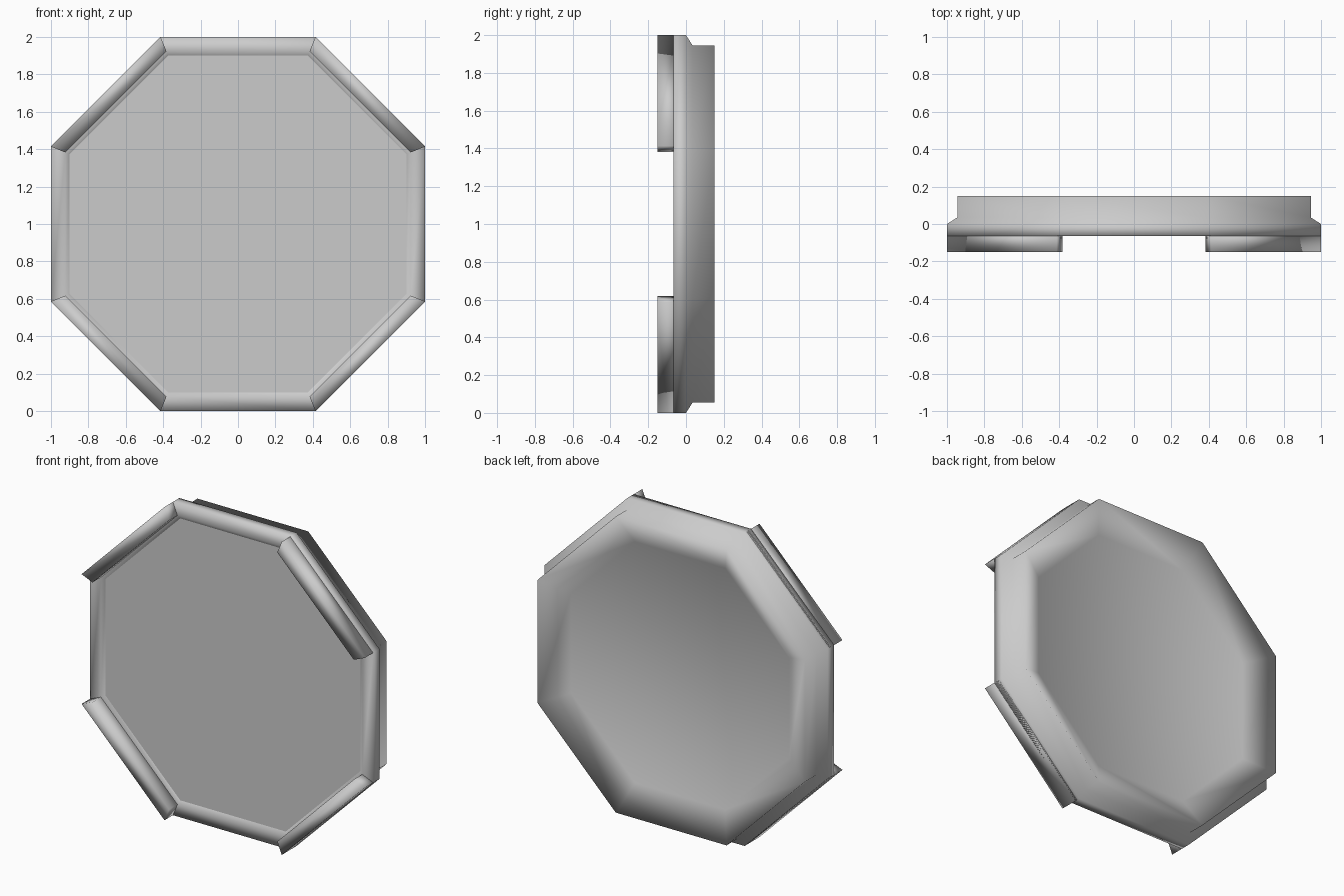
import bpy, bmesh, math

if "Cube" in bpy.data.objects:
    bpy.data.objects.remove(bpy.data.objects["Cube"])

STEP = math.pi / 4


def corner(bm, k, apothem, y):
    """Vertex at corner k of an upright octagon with the given apothem."""
    a = STEP / 2 + k * STEP
    r = apothem / math.cos(STEP / 2)
    return bm.verts.new((r * math.cos(a), y, 1 + r * math.sin(a)))


def finish(bm, name):
    me = bpy.data.meshes.new(name)
    bm.to_mesh(me)
    bm.free()
    for p in me.polygons:
        p.use_smooth = True
    ob = bpy.data.objects.new(name, me)
    bpy.context.collection.objects.link(ob)
    return ob


# Octagonal body: front panel, rim lip, stepped outer wall, dished back
profile = [(0.90, -0.05), (0.923, -0.065), (1.0, -0.065), (1.0, 0.0),
           (0.945, 0.035), (0.945, 0.15), (0.77, 0.06)]
bm = bmesh.new()
rings = [[corner(bm, k, a, y) for k in range(8)] for a, y in profile]
for r0, r1 in zip(rings, rings[1:]):
    for k in range(8):
        n = (k + 1) % 8
        bm.faces.new((r0[k], r0[n], r1[n], r1[k]))
bm.faces.new(rings[-1])
front = bm.faces.new(rings[0])
bmesh.ops.recalc_face_normals(bm, faces=bm.faces)
# Flat front panel is shaded separately from the rim
bmesh.ops.split_edges(bm, edges=list(front.edges))
finish(bm, "octagon_body")

# Raised bars on the four diagonal sides, square section with mitred ends
section = [(0.923, -0.05), (0.923, -0.15), (1.0, -0.15), (1.0, -0.02)]
for k, name in zip((0, 2, 4, 6), ("upper_right", "upper_left", "lower_left", "lower_right")):
    bm = bmesh.new()
    a, b = [[corner(bm, j, r, y) for r, y in section] for j in (k, k + 1)]
    for i in range(4):
        m = (i + 1) % 4
        bm.faces.new((a[i], a[m], b[m], b[i]))
    bm.faces.new(a)
    bm.faces.new(b)
    bmesh.ops.recalc_face_normals(bm, faces=bm.faces)
    finish(bm, name + "_rim_bar")
